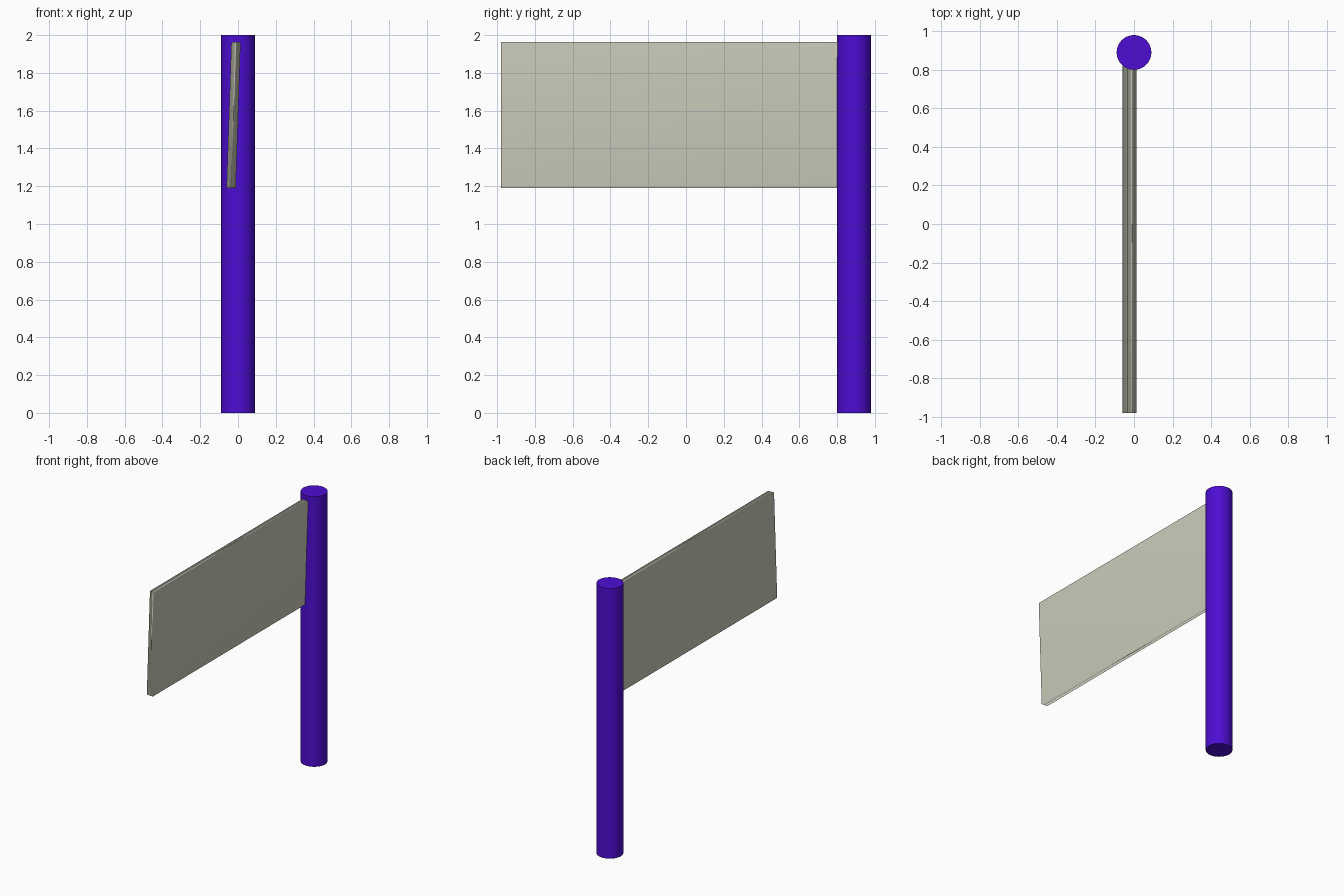
import bpy
import math

if "Cube" in bpy.data.objects:
    bpy.data.objects.remove(bpy.data.objects["Cube"])


def paint(obj, name, color):
    mat = bpy.data.materials.new(name)
    mat.diffuse_color = color
    mat.use_nodes = True
    mat.node_tree.nodes["Principled BSDF"].inputs["Base Color"].default_value = mat.diffuse_color
    obj.data.materials.append(mat)


# Upright pole
bpy.ops.mesh.primitive_cylinder_add(vertices=48, radius=0.09, depth=2.0,
                                    location=(0, 0.89, 1.0))
pole = bpy.context.object
pole.name = "pole"
bpy.ops.object.shade_smooth_by_angle(angle=math.radians(30))
paint(pole, "violet_paint", (0.075, 0.004, 0.65, 1))

# Flat sign panel, slightly tilted, with its inner end sunk into the pole
y_front, y_back = -0.98, 0.86
bpy.ops.mesh.primitive_cube_add(size=1,
                                location=(-0.0235, (y_front + y_back) / 2, 1.577),
                                rotation=(0, math.radians(1.9), 0))
panel = bpy.context.object
panel.name = "sign_panel"
panel.scale = (0.049, y_back - y_front, 0.774)
bpy.ops.object.transform_apply(location=False, rotation=False, scale=True)

# Soft edge shading that keeps the large faces flat
bpy.ops.object.shade_smooth()
weighted = panel.modifiers.new("soft_edges", "WEIGHTED_NORMAL")
weighted.mode = 'FACE_AREA'
paint(panel, "warm_grey", (0.60, 0.60, 0.50, 1))
